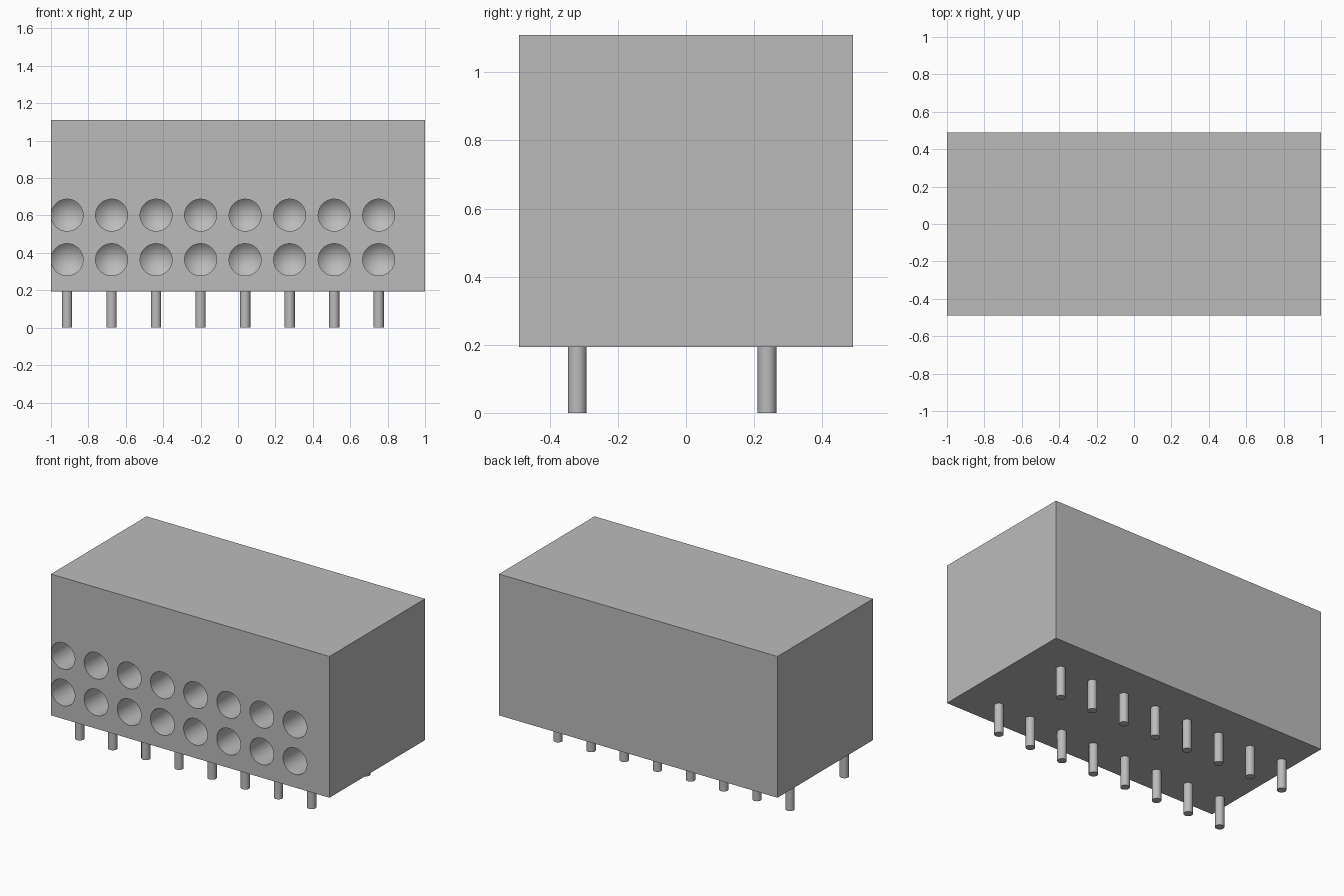
import bpy, bmesh, math
from mathutils import Matrix, Vector

if "Cube" in bpy.data.objects:
    bpy.data.objects.remove(bpy.data.objects["Cube"])

grey = bpy.data.materials.new("light_grey")
grey.diffuse_color = (0.5, 0.5, 0.5, 1)
grey.use_nodes = True
grey.node_tree.nodes["Principled BSDF"].inputs["Base Color"].default_value = grey.diffuse_color

PITCH = 0.238
XS = [-0.914 + i * PITCH for i in range(8)]


def make_object(name, bm):
    bmesh.ops.recalc_face_normals(bm, faces=bm.faces)
    mesh = bpy.data.meshes.new(name)
    bm.to_mesh(mesh)
    bm.free()
    mesh.materials.append(grey)
    obj = bpy.data.objects.new(name, mesh)
    bpy.context.collection.objects.link(obj)
    return obj


def smooth(obj):
    bpy.ops.object.select_all(action='DESELECT')
    obj.select_set(True)
    bpy.context.view_layer.objects.active = obj
    bpy.ops.object.shade_smooth_by_angle(angle=math.radians(25))


def add_bore(bm, x, z, r=0.0855, front=-0.55, floor=-0.05, tip=0.08, n=40):
    """Round bore along y that ends in a conical drill point."""
    rings = [[bm.verts.new((x + r * math.cos(2 * math.pi * i / n), y,
                            z + r * math.sin(2 * math.pi * i / n)))
              for i in range(n)] for y in (front, floor)]
    apex = bm.verts.new((x, floor + tip, z))
    bm.faces.new(rings[0])
    for i in range(n):
        j = (i + 1) % n
        bm.faces.new((rings[0][i], rings[0][j], rings[1][j], rings[1][i]))
        bm.faces.new((rings[1][i], rings[1][j], apex))


# Housing block
bm = bmesh.new()
bmesh.ops.create_cube(bm, size=1, matrix=Matrix.Translation((0, 0, 0.6515))
                      @ Matrix.Diagonal((2, 0.98, 0.917, 1)))
housing = make_object("housing", bm)

# Two rows of wire holes cut into the front
bm = bmesh.new()
for x in XS:
    for z in (0.364, 0.602):
        add_bore(bm, x, z)
cutter = make_object("hole_cutter", bm)
cutter.hide_render = True
cutter.hide_viewport = True

cut = housing.modifiers.new("wire_holes", 'BOOLEAN')
cut.operation = 'DIFFERENCE'
cut.solver = 'EXACT'
cut.object = cutter
bpy.context.view_layer.objects.active = housing
housing.select_set(True)
bpy.ops.object.modifier_apply(modifier=cut.name)
bpy.data.objects.remove(cutter)
smooth(housing)

# Two rows of solder pins under the block
for row, y in (("front_pins", -0.319), ("back_pins", 0.238)):
    bm = bmesh.new()
    for x in XS:
        bmesh.ops.create_cone(bm, cap_ends=True, segments=24, radius1=0.0275,
                              radius2=0.0275, depth=0.194,
                              matrix=Matrix.Translation((x, y, 0.097)))
    smooth(make_object(row, bm))
